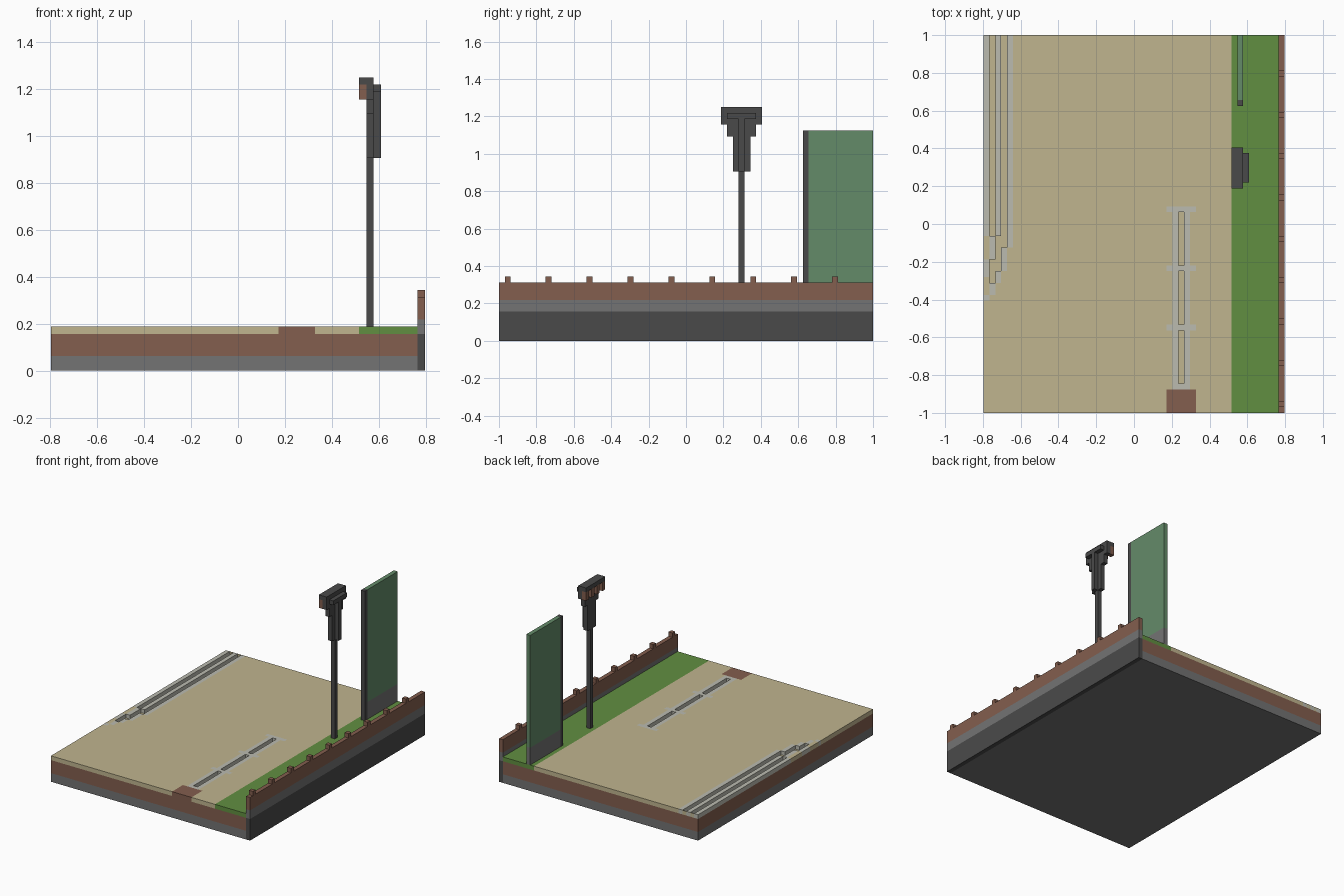
import bpy, bmesh
from mathutils import Matrix, Vector

if "Cube" in bpy.data.objects:
    bpy.data.objects.remove(bpy.data.objects["Cube"])

U = 1 / 32                      # block size
ORIGIN = Vector((-25.5, -32, 0))  # block (0, 0, 0) corner, in blocks


def material(name, rgb):
    lin = [(c / 255 / 12.92) if c < 11 else ((c / 255 + 0.055) / 1.055) ** 2.4 for c in rgb]
    m = bpy.data.materials.new(name)
    m.use_nodes = True
    m.diffuse_color = (*lin, 1)
    m.node_tree.nodes["Principled BSDF"].inputs["Base Color"].default_value = (*lin, 1)
    return m


SAND = material("sand", (192, 181, 143))
GRASS = material("grass", (97, 143, 65))
CHALK = material("pale_grey", (187, 187, 176))
BROWN = material("brown", (131, 94, 78))
STONE = material("mid_grey", (115, 115, 115))
DARK = material("dark_grey", (74, 74, 74))
PANEL = material("panel_green", (100, 139, 105))


def make_object(name, bm, mats):
    mesh = bpy.data.meshes.new(name)
    bm.to_mesh(mesh)
    bm.free()
    for m in mats:
        mesh.materials.append(m)
    obj = bpy.data.objects.new(name, mesh)
    bpy.context.collection.objects.link(obj)
    return obj


def blocks(name, mat, *boxes):
    """One object from boxes given as (x0, x1, y0, y1, z0, z1) in blocks."""
    bm = bmesh.new()
    for x0, x1, y0, y1, z0, z1 in boxes:
        centre = Vector((x0 + x1, y0 + y1, z0 + z1)) / 2 + ORIGIN
        size = Vector((x1 - x0, y1 - y0, z1 - z0))
        bmesh.ops.create_cube(bm, size=1, matrix=Matrix.Translation(centre * U)
                              @ Matrix.Diagonal((*(size * U), 1)))
    return make_object(name, bm, [mat])


# Ground layers
blocks("stone_layer", STONE, (0, 50, 0, 64, 0, 2))
blocks("soil_layer", BROWN, (0, 50, 0, 64, 2, 5))


# Top layer: sand, grass verge, pale markings and a soil patch
def outer_line(j):
    """Column of the outermost pale line on row j."""
    for start, col in ((28, 4), (24, 3), (22, 2), (20, 1), (19, 0)):
        if j >= start:
            return col
    return -1


def middle_line(j):
    for start, col in ((30, 2), (26, 1), (23, 0)):
        if j >= start:
            return col
    return -1


def cell_type(i, j):
    """Return material slot and whether the cell is a sunken gap."""
    if i >= 42:
        return 1, False
    if 31 <= i <= 35 and j < 4:
        return 3, False
    if i in (outer_line(j), middle_line(j)) or (i == 0 and j >= 30):
        return 2, False
    if 31 <= i <= 35 and j in (14, 24, 34):
        return 2, False
    if 32 <= i <= 34 and 4 <= j <= 34:
        return (2, False) if i != 33 or j == 4 else (0, True)
    return 0, 0 < i < outer_line(j)


def cell_of(face):
    c = face.calc_center_median() / U - ORIGIN
    return min(max(int(c.x), 0), 49), min(max(int(c.y), 0), 63)


bm = bmesh.new()
bmesh.ops.create_grid(bm, x_segments=50, y_segments=64, size=1,
                      matrix=Matrix.Translation((-U / 2, 0, 6 * U))
                      @ Matrix.Diagonal((25 * U, 1, 1, 1)))
sunken = []
for f in bm.faces:
    f.material_index, gap = cell_type(*cell_of(f))
    if gap:
        sunken.append(f)

# Outer edge of the layer
rim = [e for e in bm.edges if e.is_boundary]
out = bmesh.ops.extrude_edge_only(bm, edges=rim)["geom"]
bmesh.ops.translate(bm, vec=(0, 0, -U),
                    verts=[g for g in out if isinstance(g, bmesh.types.BMVert)])
for f in out:
    if isinstance(f, bmesh.types.BMFace):
        f.material_index = cell_type(*cell_of(f))[0]

# Sink the gaps between the pale lines
before = set(bm.faces)
out = bmesh.ops.extrude_face_region(bm, geom=sunken)["geom"]
floors = {g for g in out if isinstance(g, bmesh.types.BMFace)}
bmesh.ops.translate(bm, vec=(0, 0, -0.9 * U),
                    verts=[g for g in out if isinstance(g, bmesh.types.BMVert)])
for f in set(bm.faces) - before - floors:
    f.material_index = 2
bmesh.ops.delete(bm, geom=[f for f in sunken if f.is_valid], context="FACES_ONLY")
bmesh.ops.recalc_face_normals(bm, faces=bm.faces[:])
bm.faces.ensure_lookup_table()
top = max(bm.faces, key=lambda f: f.calc_center_median().z)
if top.normal.z < 0:
    bmesh.ops.reverse_faces(bm, faces=bm.faces[:])
bmesh.ops.dissolve_limit(bm, angle_limit=0.01, verts=bm.verts[:], edges=bm.edges[:],
                         delimit={"MATERIAL"})
make_object("top_layer", bm, [SAND, GRASS, CHALK, BROWN])

# Side wall with little posts along its crest
blocks("wall_footing", DARK, (50, 51, 0, 64, 0, 5))
blocks("wall_band", STONE, (50, 51, 0, 64, 5, 7))
blocks("wall_top", BROWN, (50, 51, 0, 64, 7, 10))
blocks("wall_posts", BROWN, *[(50, 51, j, j + 1, 10, 11) for j in range(1, 64, 7)])

# Tall panel with its post
blocks("panel_post", DARK, (43, 44, 52, 53, 6, 36))
blocks("panel_base", STONE, (43, 44, 53, 64, 6, 10))
blocks("panel_sheet", PANEL, (43, 44, 53, 64, 10, 36))

# Pole with a stepped head
blocks("pole", DARK, (43, 44, 41, 42, 6, 29))
blocks("pole_head", DARK,
       (43, 44, 40, 43, 29, 35),
       (43, 44, 39, 44, 35, 37),
       (43, 44, 38, 45, 37, 39),
       (42, 44, 38, 45, 39, 40))
blocks("head_rear_rib", DARK, (44, 45, 41, 42, 29, 38), (44, 45, 39, 44, 38, 39))
blocks("head_teeth", BROWN, *[(42, 43, j, j + 1, 37, 39) for j in range(38, 45, 2)])
